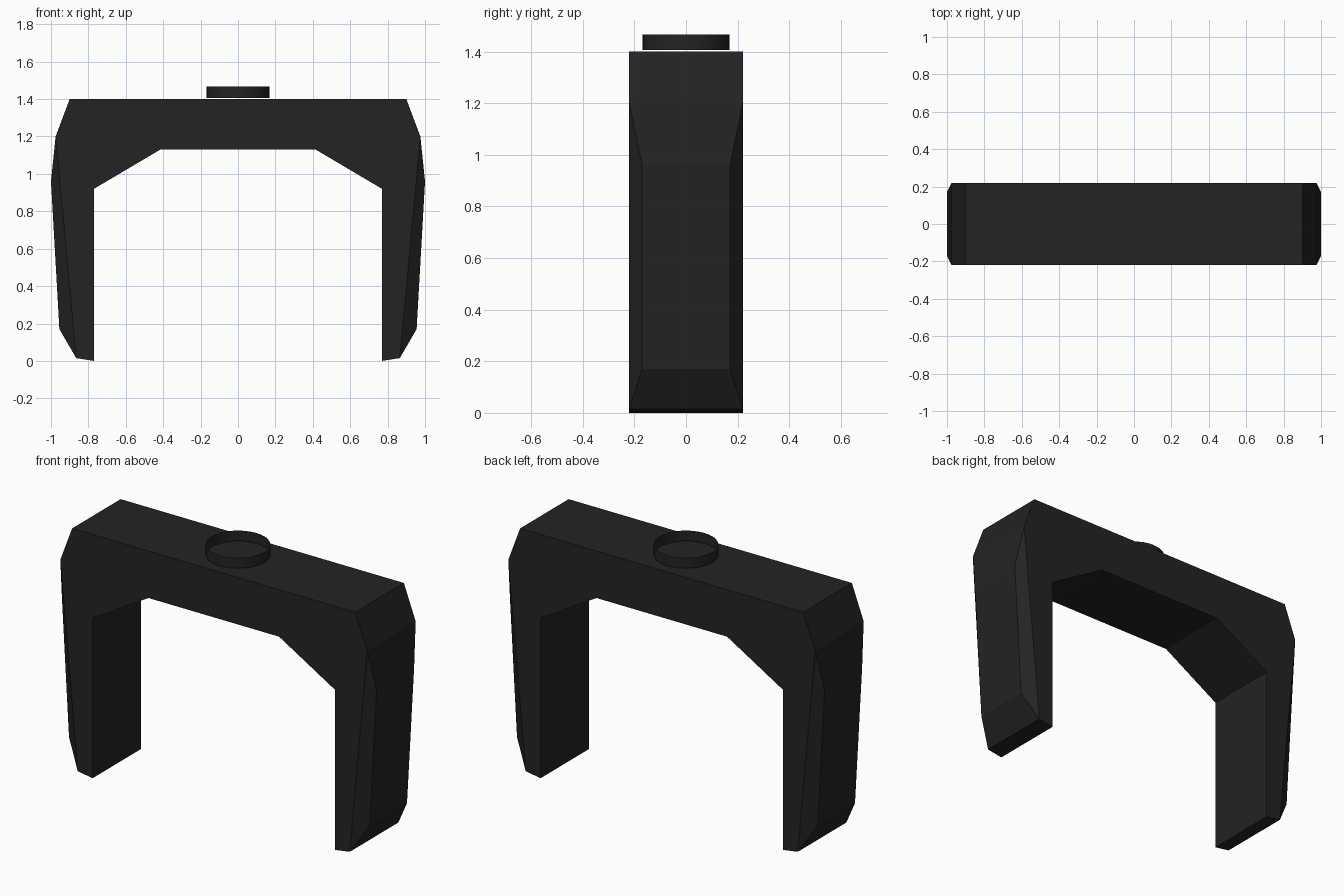
import bpy
import bmesh
import math

cube = bpy.data.objects.get("Cube")
if cube:
    bpy.data.objects.remove(cube, do_unlink=True)

black = bpy.data.materials.new("matte black")
black.use_nodes = True
colour = (0.017, 0.017, 0.017, 1)
black.diffuse_color = colour
black.node_tree.nodes["Principled BSDF"].inputs["Base Color"].default_value = colour

HALF, BEVEL = 0.22, 0.17   # half depth of the body and of the narrowed outer side


def add_object(name, bm):
    bmesh.ops.recalc_face_normals(bm, faces=bm.faces)
    mesh = bpy.data.meshes.new(name)
    bm.to_mesh(mesh)
    bm.free()
    mesh.materials.append(black)
    obj = bpy.data.objects.new(name, mesh)
    bpy.context.collection.objects.link(obj)
    return obj


# Yoke: arch profile, half outline in (x, z, half depth) from top to inner middle
outline = [
    (0.90, 1.40, HALF),
    (0.975, 1.20, HALF),
    (1.00, 0.96, BEVEL),
    (0.955, 0.17, BEVEL),
    (0.865, 0.015, HALF),
    (0.77, 0.0, HALF),
    (0.77, 0.92, HALF),
    (0.415, 1.13, HALF),
]
loop = outline + [(-x, z, d) for x, z, d in reversed(outline)]

bm = bmesh.new()
front = [bm.verts.new((x, -d, z)) for x, z, d in loop]
back = [bm.verts.new((x, d, z)) for x, z, d in loop]
count = len(loop)
for i in range(count):
    j = (i + 1) % count
    bm.faces.new((front[i], front[j], back[j], back[i]))
for side in (front, back):
    # flat arch face, then the bevelled strip on each leg
    bm.faces.new([v for v, p in zip(side, loop) if p[2] == HALF])
    bm.faces.new(side[1:5])
    bm.faces.new(side[count - 5:count - 1])
add_object("yoke", bm)

# Open collar on top of the yoke
bm = bmesh.new()
bmesh.ops.create_cone(bm, cap_ends=False, segments=32,
                      radius1=0.168, radius2=0.168, depth=0.06)
bmesh.ops.translate(bm, verts=bm.verts, vec=(0, 0, 1.436))
collar = add_object("top_collar", bm)
bpy.ops.object.select_all(action="DESELECT")
collar.select_set(True)
bpy.context.view_layer.objects.active = collar
bpy.ops.object.shade_smooth_by_angle(angle=math.radians(30))
